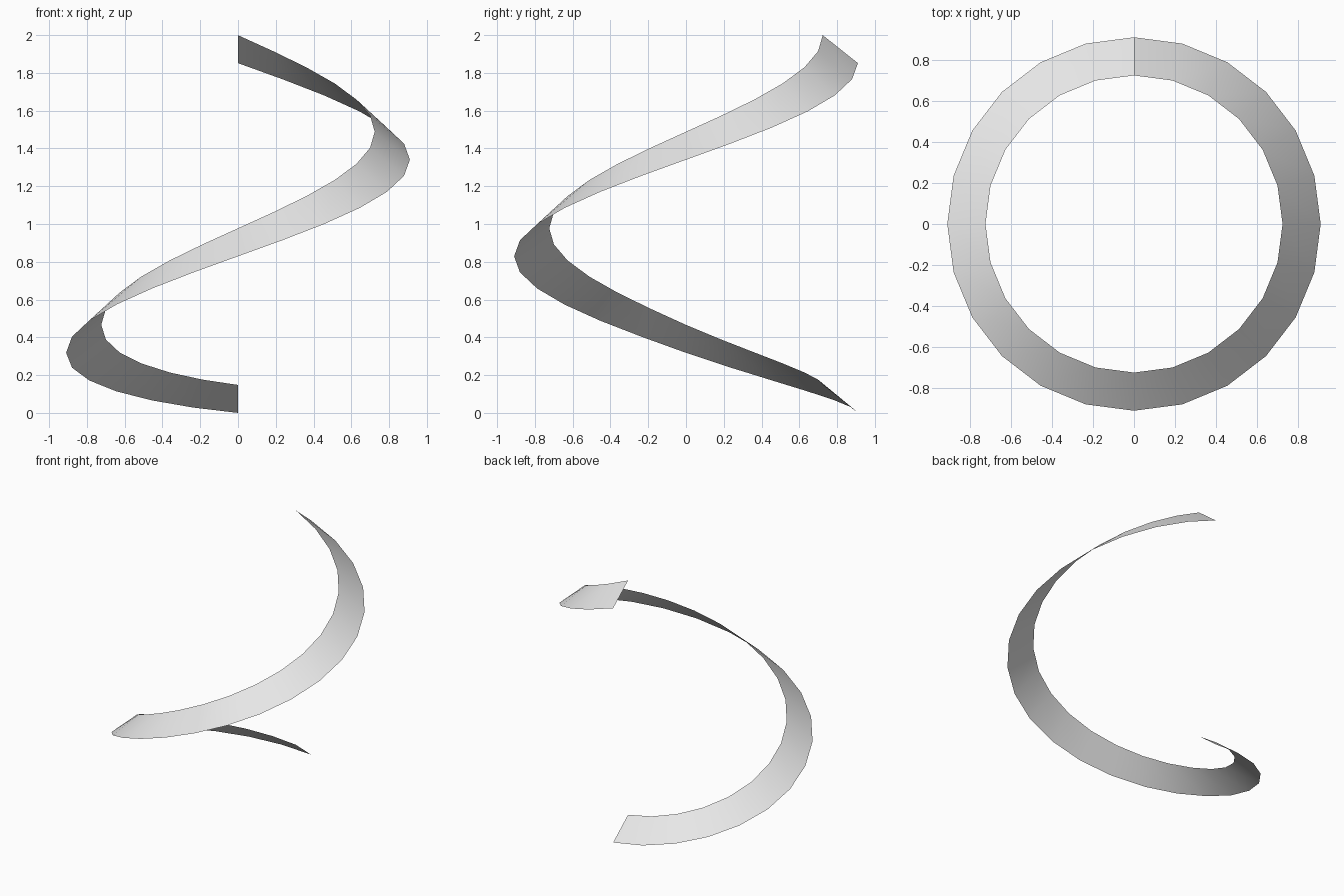
import bpy, bmesh, math

cube = bpy.data.objects.get("Cube")
if cube:
    bpy.data.objects.remove(cube, do_unlink=True)

SEGMENTS = 24
OUTER, INNER = 0.91, 0.724   # radii of the lower and upper edge
RISE = 0.148                 # height of the slanted band

grey = bpy.data.materials.new("light grey")
grey.use_nodes = True
colour = (0.8, 0.8, 0.8, 1)
grey.diffuse_color = colour
grey.node_tree.nodes["Principled BSDF"].inputs["Base Color"].default_value = colour

# One-turn spiral ribbon: the climb starts gently, then stays constant
bm = bmesh.new()
z, previous = 0.0, None
for i in range(SEGMENTS + 1):
    angle = math.pi / 2 + math.tau * i / SEGMENTS
    c, s = math.cos(angle), math.sin(angle)
    low = bm.verts.new((OUTER * c, OUTER * s, z))
    high = bm.verts.new((INNER * c, INNER * s, z + RISE))
    if previous:
        bm.faces.new((previous[0], low, high, previous[1]))
    previous = (low, high)
    z += 0.028 + 0.01 * i if i < 6 else 0.0852

mesh = bpy.data.meshes.new("spiral_ribbon")
bm.to_mesh(mesh)
bm.free()
mesh.materials.append(grey)
ribbon = bpy.data.objects.new("spiral_ribbon", mesh)
bpy.context.collection.objects.link(ribbon)

# Smooth shading along the band
for face in mesh.polygons:
    face.use_smooth = True
